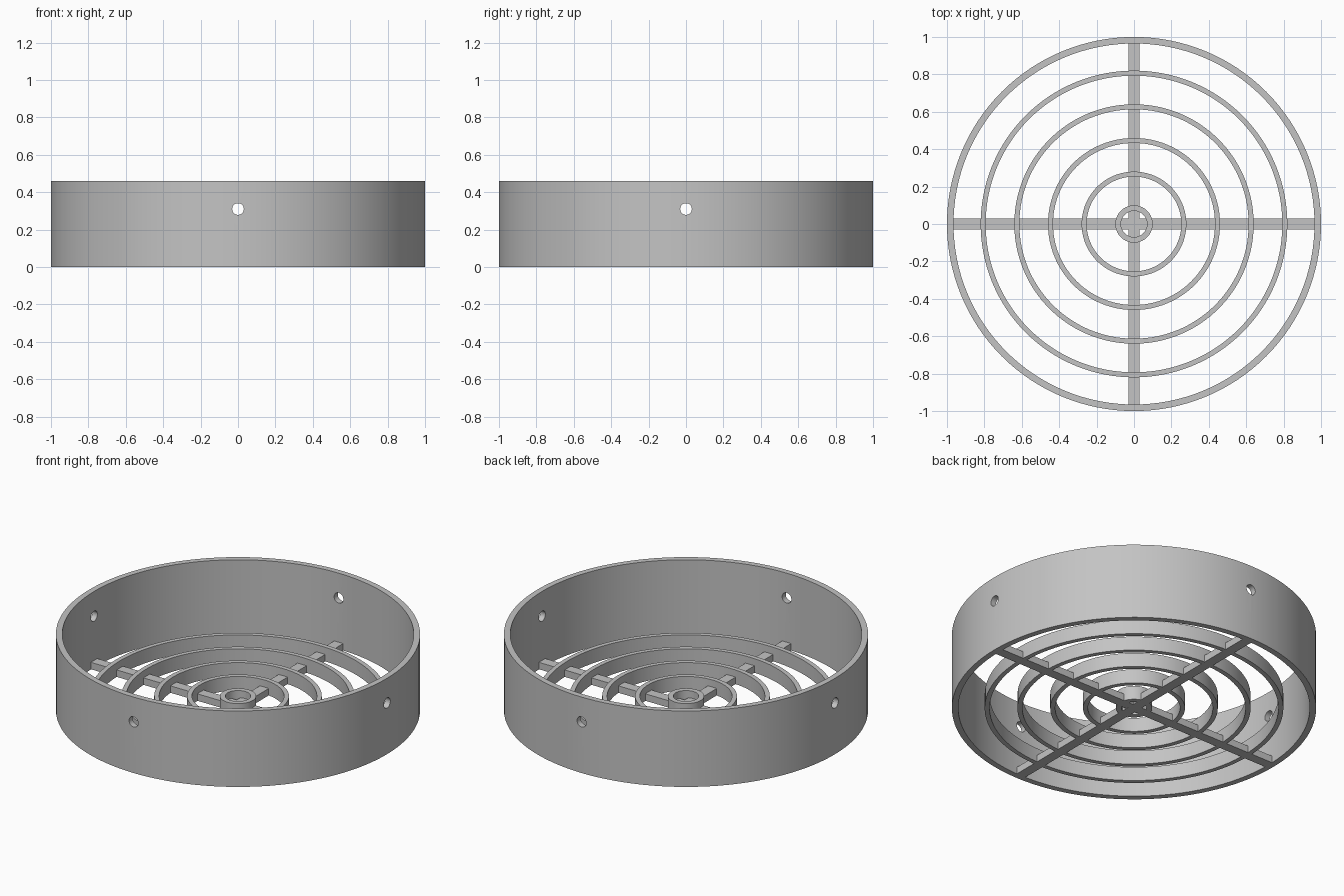
import bpy
import bmesh
import math
from mathutils import Matrix

if "Cube" in bpy.data.objects:
    bpy.data.objects.remove(bpy.data.objects["Cube"], do_unlink=True)

GREY = (0.55, 0.55, 0.55, 1.0)
grey = bpy.data.materials.new("plain_grey")
grey.use_nodes = True
grey.diffuse_color = GREY
grey.node_tree.nodes["Principled BSDF"].inputs["Base Color"].default_value = GREY


def add_object(name, bm):
    bmesh.ops.recalc_face_normals(bm, faces=bm.faces)
    mesh = bpy.data.meshes.new(name)
    bm.to_mesh(mesh)
    bm.free()
    mesh.materials.append(grey)
    obj = bpy.data.objects.new(name, mesh)
    bpy.context.collection.objects.link(obj)
    return obj


def select_only(obj):
    bpy.ops.object.select_all(action='DESELECT')
    obj.select_set(True)
    bpy.context.view_layer.objects.active = obj


def smooth(obj):
    select_only(obj)
    bpy.ops.object.shade_smooth_by_angle(angle=math.radians(30))


def add_ring(name, outer, inner, height, segments=128):
    """Spin a rectangular section around z."""
    bm = bmesh.new()
    section = [(inner, 0), (outer, 0), (outer, height), (inner, height)]
    verts = [bm.verts.new((r, 0, z)) for r, z in section]
    edges = [bm.edges.new((verts[i], verts[(i + 1) % 4])) for i in range(4)]
    bmesh.ops.spin(bm, geom=verts + edges, cent=(0, 0, 0), axis=(0, 0, 1),
                   angle=math.tau, steps=segments)
    bmesh.ops.remove_doubles(bm, verts=bm.verts, dist=0.0001)
    return add_object(name, bm)


# Outer wall with four screw holes
wall = add_ring("outer_wall", 1.0, 0.965, 0.46)
for axis, name in (('X', "side_hole_cutter"), ('Y', "front_hole_cutter")):
    bm = bmesh.new()
    turn = Matrix.Rotation(math.pi / 2, 4, 'Y' if axis == 'X' else 'X')
    bmesh.ops.create_cone(bm, cap_ends=True, segments=32, radius1=0.031,
                          radius2=0.031, depth=2.4,
                          matrix=Matrix.Translation((0, 0, 0.31)) @ turn)
    cutter = add_object(name, bm)
    cutter.hide_render = True
    cut = wall.modifiers.new("hole", 'BOOLEAN')
    cut.operation = 'DIFFERENCE'
    cut.solver = 'EXACT'
    cut.object = cutter
    select_only(wall)
    bpy.ops.object.modifier_apply(modifier=cut.name)
    bpy.data.objects.remove(cutter, do_unlink=True)
smooth(wall)

# Concentric grille rings and the hollow hub
for i, radius in enumerate((0.28, 0.46, 0.64, 0.82)):
    smooth(add_ring(f"grille_ring_{i + 1}", radius, radius - 0.027, 0.085))
smooth(add_ring("hub", 0.1, 0.07, 0.085, 64))

# Crossed support bars, flush with the base
bm = bmesh.new()
for size in ((1.95, 0.06, 0.042), (0.06, 1.95, 0.042)):
    bmesh.ops.create_cube(bm, size=1, matrix=Matrix.Translation((0, 0, size[2] / 2))
                          @ Matrix.Diagonal((*size, 1)))
add_object("cross_bars", bm)
